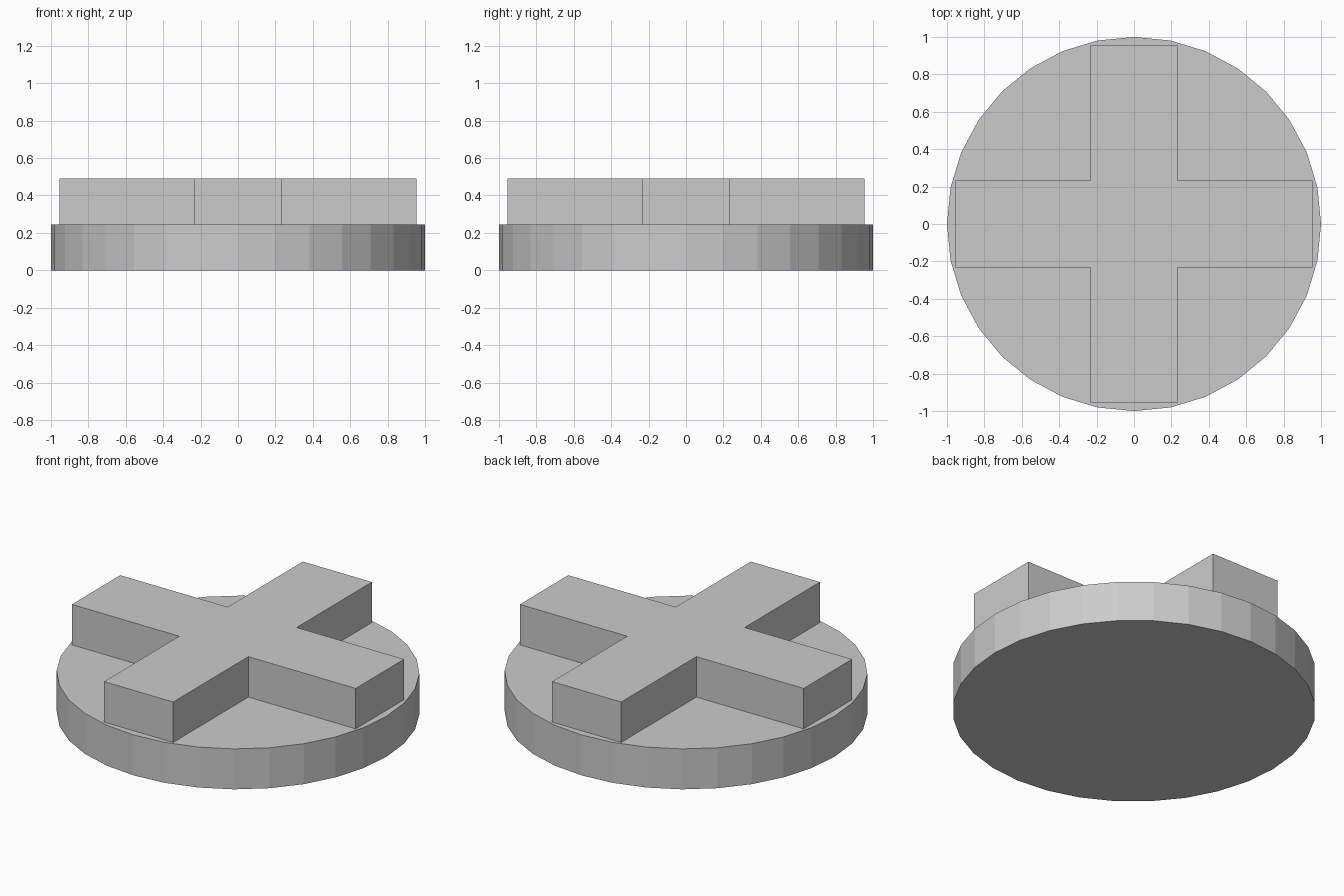
import bpy, bmesh

if "Cube" in bpy.data.objects:
    bpy.data.objects.remove(bpy.data.objects["Cube"])

DISC_H, TOP_H = 0.246, 0.492
ARM, HALF_W = 0.955, 0.2325

# Round base with 32 flat sides
bpy.ops.mesh.primitive_cylinder_add(vertices=32, radius=1, depth=DISC_H,
                                    location=(0, 0, DISC_H / 2))
bpy.context.object.name = "round_base"

# Raised cross: one corner's three points turned through four quarters, then extruded
outline = []
x, y = (1, 0), (0, 1)
for _ in range(4):
    for a, b in ((ARM, -HALF_W), (ARM, HALF_W), (HALF_W, HALF_W)):
        outline.append((a * x[0] + b * y[0], a * x[1] + b * y[1], DISC_H))
    x, y = y, (-x[0], -x[1])

bm = bmesh.new()
face = bm.faces.new([bm.verts.new(p) for p in outline])
ext = bmesh.ops.extrude_face_region(bm, geom=[face], use_keep_orig=True)
tops = [g for g in ext["geom"] if isinstance(g, bmesh.types.BMVert)]
bmesh.ops.translate(bm, verts=tops, vec=(0, 0, TOP_H - DISC_H))
bmesh.ops.recalc_face_normals(bm, faces=bm.faces)
mesh = bpy.data.meshes.new("raised_cross")
bm.to_mesh(mesh)
bm.free()
bpy.context.collection.objects.link(bpy.data.objects.new("raised_cross", mesh))
